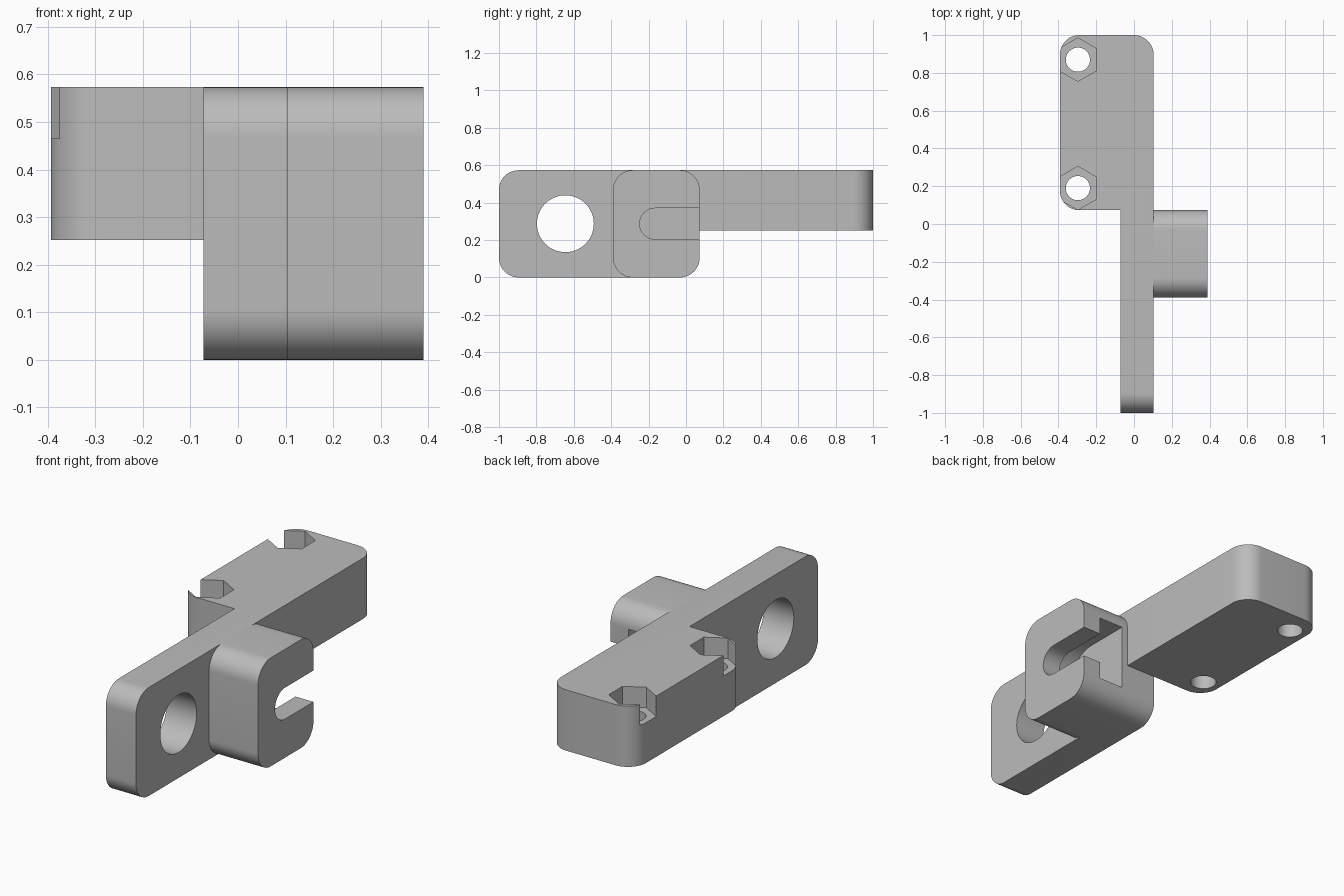
import bpy, bmesh, math
from mathutils import Vector

cube = bpy.data.objects.get("Cube")
if cube:
    bpy.data.objects.remove(cube, do_unlink=True)

grey = bpy.data.materials.new("plain grey")
grey.use_nodes = True
COLOUR = (0.5, 0.5, 0.5, 1)
grey.diffuse_color = COLOUR
grey.node_tree.nodes["Principled BSDF"].inputs["Base Color"].default_value = COLOUR

TOP, MID = 0.573, 0.287
XL, XR, OUT = -0.072, 0.104, 0.39    # plate sides and outer end of the slotted block
BACK = 0.073                         # back end of plate and block
R = 0.105


def outline(corners, steps=12):
    """Polygon from (u, v, radius) corners, listed counter-clockwise."""
    pts = []
    for i, (u, v, r) in enumerate(corners):
        p = Vector((u, v))
        if r == 0:
            pts.append(p)
            continue
        a = (Vector(corners[i - 1][:2]) - p).normalized()
        b = (Vector(corners[(i + 1) % len(corners)][:2]) - p).normalized()
        c = p + (a + b) * r
        for k in range(steps + 1):
            t = math.pi / 2 * k / steps
            pts.append(c - b * r * math.cos(t) - a * r * math.sin(t))
    return pts


def circle(u, v, r, n=48, turn=0.0):
    angles = [turn + math.tau * k / n for k in range(n)]
    return [Vector((u + r * math.cos(t), v + r * math.sin(t))) for t in angles]


def prism(name, pts, lo, hi, axis):
    """Extrude an outline along x (outline in y, z) or along z (outline in x, y)."""
    def at(p, h):
        return (h, p.x, p.y) if axis == "x" else (p.x, p.y, h)
    bm = bmesh.new()
    low = [bm.verts.new(at(p, lo)) for p in pts]
    high = [bm.verts.new(at(p, hi)) for p in pts]
    bm.faces.new(low[::-1])
    bm.faces.new(high)
    for i in range(len(pts)):
        bm.faces.new((low[i - 1], low[i], high[i], high[i - 1]))
    bmesh.ops.recalc_face_normals(bm, faces=bm.faces)
    mesh = bpy.data.meshes.new(name)
    bm.to_mesh(mesh)
    bm.free()
    mesh.materials.append(grey)
    obj = bpy.data.objects.new(name, mesh)
    bpy.context.collection.objects.link(obj)
    return obj


def combine(target, other, operation):
    mod = target.modifiers.new(operation.lower(), "BOOLEAN")
    mod.operation, mod.solver, mod.object = operation, "EXACT", other
    bpy.context.view_layer.objects.active = target
    bpy.ops.object.modifier_apply(modifier=mod.name)
    bpy.data.objects.remove(other, do_unlink=True)


def side_plate(front):
    return outline([(front, 0, R), (BACK, 0, R), (BACK, TOP, R), (front, TOP, R)])


# Upright plate with the slotted block beside it
bracket = prism("bracket", side_plate(-1), XL, XR, "x")
combine(bracket, prism("slotted_block", side_plate(-0.39), XR - 0.05, OUT, "x"), "UNION")

# Raised arm, with a tab that runs into the top of the plate
arm = outline([(XL, -0.1, 0), (XR, -0.1, 0), (XR, 1, R), (-0.393, 1, R),
               (-0.393, BACK, R), (XL, BACK, 0)])
combine(bracket, prism("arm", arm, 0.252, TOP, "z"), "UNION")

# Large hole through the plate
combine(bracket, prism("plate_hole", circle(-0.645, MID, 0.152, 64), -0.2, 0.2, "x"), "DIFFERENCE")

# T-shaped slot, open at the back, with rounded inner ends
for name, r, lo, hi in (("narrow_slot", 0.083, 0.2, 0.5), ("wide_slot", 0.175, 0.14, 0.285)):
    front = -0.165 - r
    slot = outline([(front, MID - r, r), (0.2, MID - r, 0), (0.2, MID + r, 0), (front, MID + r, r)])
    combine(bracket, prism(name, slot, lo, hi, "x"), "DIFFERENCE")

# Bolt holes with hexagonal nut pockets
for y in (0.87, 0.19):
    combine(bracket, prism("bolt_hole", circle(-0.297, y, 0.064), 0.1, 0.7, "z"), "DIFFERENCE")
    pocket = prism("nut_pocket", circle(-0.297, y, 0.115, 6, math.pi / 6), 0.465, 0.7, "z")
    combine(bracket, pocket, "DIFFERENCE")

# Tidy coplanar seams and shade the rounded corners smooth
bm = bmesh.new()
bm.from_mesh(bracket.data)
bmesh.ops.remove_doubles(bm, verts=bm.verts, dist=0.0002)
bmesh.ops.dissolve_limit(bm, angle_limit=0.01, verts=bm.verts, edges=bm.edges)
bm.to_mesh(bracket.data)
bm.free()
bpy.ops.object.select_all(action="DESELECT")
bracket.select_set(True)
bpy.context.view_layer.objects.active = bracket
bpy.ops.object.shade_smooth_by_angle(angle=math.radians(30))
